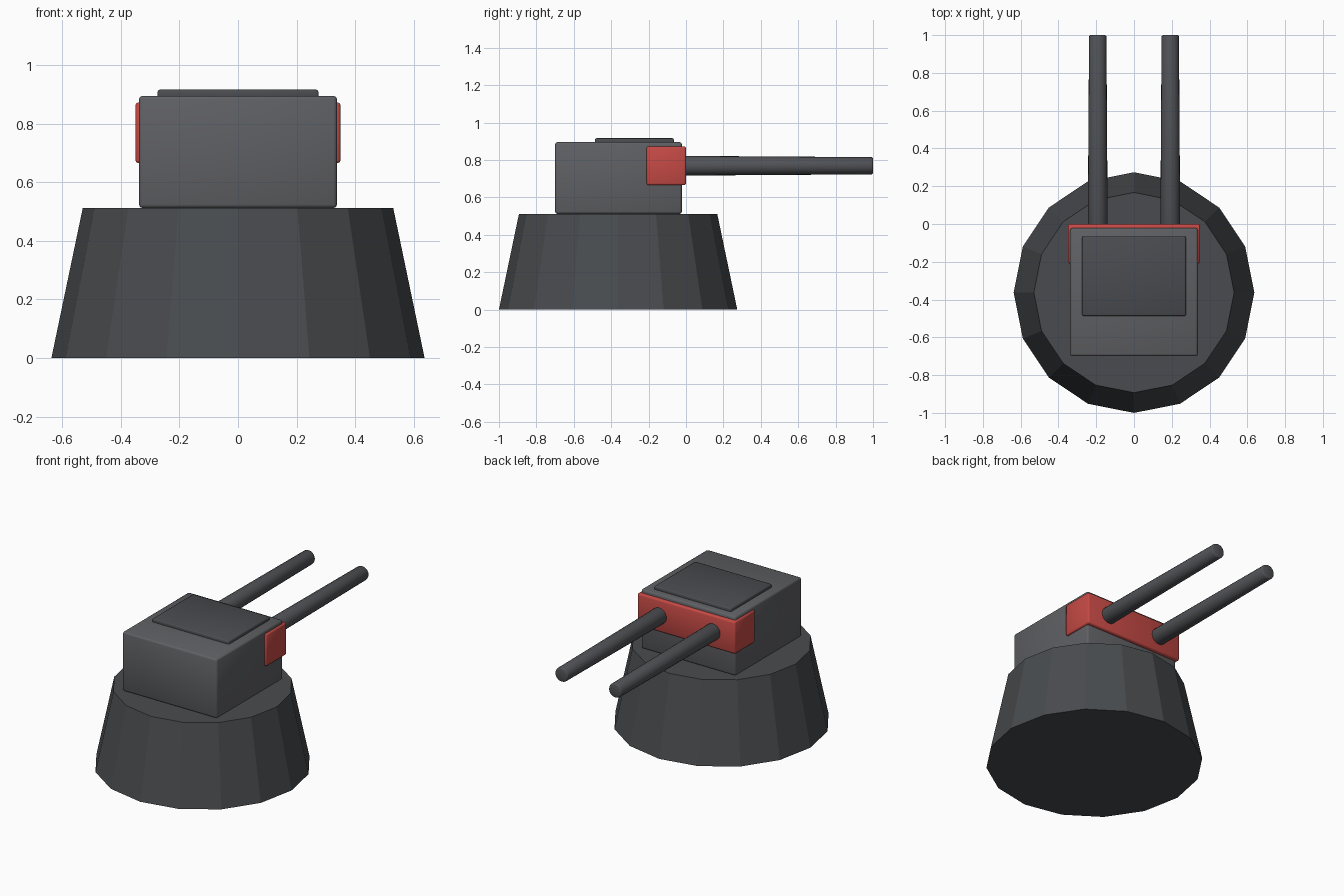
import bpy
from math import pi

if "Cube" in bpy.data.objects:
    bpy.data.objects.remove(bpy.data.objects["Cube"])


def material(name, r, g, b):
    mat = bpy.data.materials.new(name)
    mat.diffuse_color = (r, g, b, 1)
    mat.use_nodes = True
    mat.node_tree.nodes["Principled BSDF"].inputs["Base Color"].default_value = mat.diffuse_color
    return mat


housing_grey = material("housing_grey", 0.115, 0.117, 0.127)
dark_grey = material("dark_grey", 0.066, 0.071, 0.077)
hatch_grey = material("hatch_grey", 0.07, 0.072, 0.08)
barrel_grey = material("barrel_grey", 0.083, 0.085, 0.094)
red = material("red_paint", 0.56, 0.068, 0.06)


def bevel(obj, width, segments=2):
    mod = obj.modifiers.new("edge_bevel", 'BEVEL')
    mod.width = width
    mod.segments = segments
    mod.limit_method = 'ANGLE'
    mod.angle_limit = pi / 4


def box(name, mat, x, y0, y1, z0, z1, width):
    """Smooth-shaded bevelled box, symmetric in x."""
    bpy.ops.mesh.primitive_cube_add(size=1, location=(0, (y0 + y1) / 2, (z0 + z1) / 2))
    obj = bpy.context.object
    obj.name = name
    obj.scale = (2 * x, y1 - y0, z1 - z0)
    bpy.ops.object.transform_apply(location=False, rotation=False, scale=True)
    bpy.ops.object.shade_smooth()
    bevel(obj, width)
    obj.data.materials.append(mat)


# Faceted pedestal, 16 sides
bpy.ops.mesh.primitive_cone_add(vertices=16, radius1=0.637, radius2=0.53, depth=0.512,
                                location=(0, -0.363, 0.256))
pedestal = bpy.context.object
pedestal.name = "pedestal"
pedestal.data.materials.append(dark_grey)

# Turret housing and roof hatch
box("turret_housing", housing_grey, 0.338, -0.70, -0.022, 0.512, 0.895, 0.012)
box("roof_hatch", hatch_grey, 0.275, -0.487, -0.065, 0.88, 0.916, 0.008)

# Red gun mantlet wrapped around the front of the housing
box("gun_mantlet", red, 0.35, -0.21, 0.0, 0.665, 0.873, 0.01)

# Twin tapered barrels pointing along +y
for side, x in (("left", -0.192), ("right", 0.192)):
    bpy.ops.mesh.primitive_cone_add(vertices=20, radius1=0.053, radius2=0.046, depth=1.06,
                                    location=(x, 0.47, 0.769), rotation=(-pi / 2, 0, 0))
    barrel = bpy.context.object
    barrel.name = side + "_barrel"
    barrel.data.materials.append(barrel_grey)
    bpy.ops.object.shade_smooth()
    bevel(barrel, 0.008)
